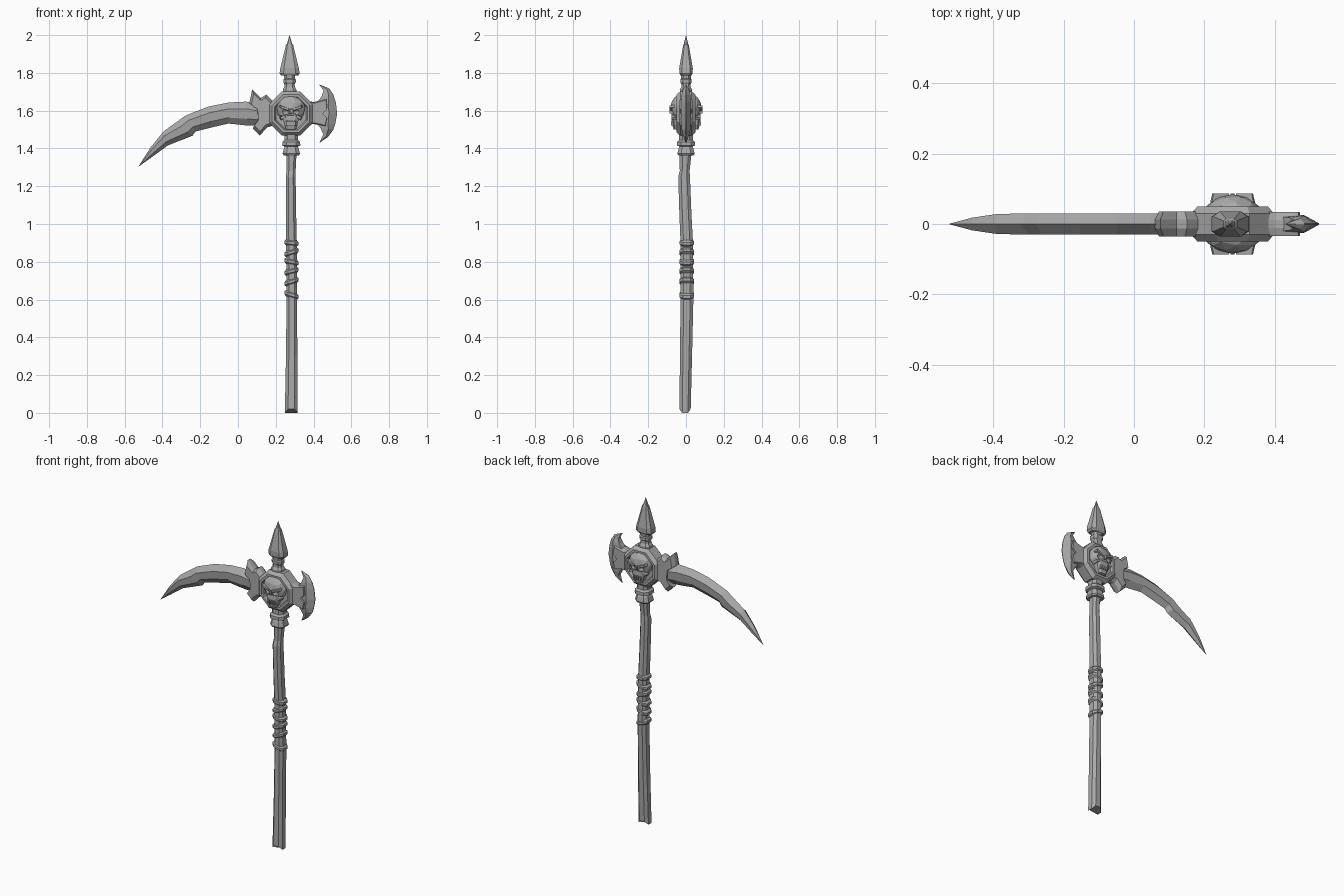
import bpy, bmesh, math
from mathutils import Vector, Matrix

old = bpy.data.objects.get("Cube")
if old:
    bpy.data.objects.remove(old, do_unlink=True)

metal = bpy.data.materials.new("worn_grey")
metal.use_nodes = True
GREY = (0.4, 0.4, 0.4, 1)
metal.diffuse_color = GREY
metal.node_tree.nodes["Principled BSDF"].inputs["Base Color"].default_value = GREY

HUB_X, HUB_Z = 0.28, 1.585


def finish(name, bm, mirror_y=False):
    """Turn a bmesh into a flat shaded object, optionally repeated on the back."""
    bmesh.ops.remove_doubles(bm, verts=bm.verts, dist=0.0002)
    bmesh.ops.recalc_face_normals(bm, faces=bm.faces)
    mesh = bpy.data.meshes.new(name)
    bm.to_mesh(mesh)
    bm.free()
    mesh.materials.append(metal)
    obj = bpy.data.objects.new(name, mesh)
    bpy.context.collection.objects.link(obj)
    if mirror_y:
        mod = obj.modifiers.new("back_copy", 'MIRROR')
        mod.use_axis = (False, True, False)
        mod.use_mirror_merge = False
    return obj


def loft(name, rings, mirror_y=False):
    """Skin a row of equal-sized rings and cap both ends."""
    bm = bmesh.new()
    rows = [[bm.verts.new(p) for p in ring] for ring in rings]
    n = len(rows[0])
    for a, b in zip(rows, rows[1:]):
        for i in range(n):
            j = (i + 1) % n
            bm.faces.new((a[i], a[j], b[j], b[i]))
    bm.faces.new(rows[0])
    bm.faces.new(rows[-1])
    return finish(name, bm, mirror_y)


def section(x, y, z, hx, hy, cut=0.45, tilt=0):
    """Chamfered rectangle across the vertical axis."""
    kx, ky = hx * (1 - cut), hy * (1 - cut)
    pts = [(hx, -ky), (hx, ky), (kx, hy), (-kx, hy),
           (-hx, ky), (-hx, -ky), (-kx, -hy), (kx, -hy)]
    return [(x + px, y + py, z + tilt * px) for px, py in pts]


def plate(name, outline, half, inset):
    """Flat part facing front and back, with bevelled borders."""
    cx = sum(p[0] for p in outline) / len(outline)
    cz = sum(p[1] for p in outline) / len(outline)
    rings = []
    for y, k in ((-half, inset), (-half * 0.35, 1), (half * 0.35, 1), (half, inset)):
        rings.append([(cx + (x - cx) * k, y, cz + (z - cz) * k) for x, z in outline])
    return loft(name, rings)


def block(name, centre, size, turn=0, taper=1):
    """Box turned about the y axis, narrower towards the front; copied to the back."""
    bm = bmesh.new()
    bmesh.ops.create_cube(bm, size=1)
    for v in bm.verts:
        if v.co.y < 0:
            v.co.x *= taper
            v.co.z *= taper
    bmesh.ops.transform(bm, verts=bm.verts, matrix=Matrix.Translation(centre)
                        @ Matrix.Rotation(turn, 4, 'Y') @ Matrix.Diagonal((*size, 1)))
    return finish(name, bm, True)


def ball(name, centre, size, detail):
    bm = bmesh.new()
    bmesh.ops.create_icosphere(bm, subdivisions=detail, radius=1)
    bmesh.ops.transform(bm, verts=bm.verts, matrix=Matrix.Translation(centre)
                        @ Matrix.Diagonal((*size, 1)))
    return finish(name, bm)


# Shaft: slightly crooked pole with a kink near the top and a split foot
shaft = [(0.02, 0.282, -0.005, 0.034, 0.03), (0.3, 0.284, 0, 0.03, 0.032),
         (0.6, 0.285, 0.005, 0.028, 0.034), (0.9, 0.283, 0.004, 0.028, 0.033),
         (1.05, 0.281, -0.003, 0.027, 0.032), (1.25, 0.279, -0.01, 0.026, 0.031),
         (1.28, 0.281, -0.007, 0.024, 0.026), (1.38, 0.284, -0.002, 0.026, 0.032)]
rings = [section(x, y, z, hx, hy, 0.5) for z, x, y, hx, hy in shaft]
rings[0] = [(x, y, 0 if i % 4 < 2 else 0.02) for i, (x, y, z) in enumerate(rings[0])]
loft("shaft", rings)

# Grip: uneven slanted bands
for i, (z, tilt) in enumerate([(0.625, -0.3), (0.695, 0.3), (0.75, 0.25),
                               (0.8, -0.2), (0.85, 0.3), (0.9, -0.1)]):
    loft(f"grip_band_{i + 1}", [section(0.283, 0.004, z + dz, r, r, 0.5, tilt) for dz, r in
                                ((-0.018, 0.027), (-0.007, 0.038), (0.007, 0.038), (0.018, 0.027))])

# Lower collar under the hub
loft("lower_collar", [section(HUB_X + 0.002, 0, z, r, r) for z, r in
                      ((1.363, 0.04), (1.372, 0.046), (1.4, 0.039), (1.41, 0.034), (1.416, 0.048),
                       (1.435, 0.047), (1.445, 0.036), (1.49, 0.036))])

# Upper collar and spearhead
TOP_X = 0.273
loft("upper_collar", [section(TOP_X, 0, z, r, r * 0.9) for z, r in
                      ((1.68, 0.035), (1.712, 0.036), (1.725, 0.028), (1.74, 0.027),
                       (1.75, 0.033), (1.765, 0.033), (1.77, 0.028), (1.8, 0.03))])
loft("spearhead", [section(TOP_X, 0, z, hx, hy, 0.4) for z, hx, hy in
                   ((1.785, 0.045, 0.028), (1.797, 0.053, 0.035), (1.825, 0.049, 0.036),
                    (1.935, 0.022, 0.017), (1.95, 0.019, 0.014), (1.953, 0.014, 0.012),
                    (2, 0.0003, 0.0003))])

# Hub: octagonal drum with a raised rim and sunken faces
profile = [(0.034, 0.086), (0.05, 0.094), (0.05, 0.108), (0.03, 0.127)]
profile = [(-y, r) for y, r in profile] + profile[::-1]
loft("hub", [[(HUB_X + r * math.cos(a), y, HUB_Z + r * math.sin(a))
              for a in (math.radians(22.5 + 45 * i) for i in range(8))] for y, r in profile])

# Scythe blade: back edge and cutting edge, ridged on both sides
stations = [(0.18, 1.61, 0.18, 1.52, 1), (0.045, 1.648, 0.05, 1.521, 1),
            (-0.05, 1.643, -0.05, 1.532, 1), (-0.156, 1.622, -0.14, 1.511, 1),
            (-0.278, 1.574, -0.225, 1.49, 1), (-0.325, 1.54, -0.24, 1.468, 1),
            (-0.394, 1.49, -0.373, 1.415, 0.95), (-0.463, 1.405, -0.452, 1.357, 0.6),
            (-0.526, 1.306, -0.525, 1.305, 0.01)]
rings = []
for ax, az, bx, bz, k in stations:
    back, edge = Vector((ax, 0, az)), Vector((bx, 0, bz))
    ring = []
    for t, y in ((0, 0), (0.3, 0.03), (0.72, 0.026), (1, 0), (0.72, -0.026), (0.3, -0.03)):
        ring.append(back.lerp(edge, t) + Vector((0, y * k, 0)))
    rings.append(ring)
loft("scythe_blade", rings)

# Spiked guard where the blade meets the hub
plate("blade_guard", [(0.075, 1.712), (0.12, 1.667), (0.15, 1.685), (0.185, 1.65), (0.185, 1.52),
                      (0.155, 1.512), (0.115, 1.468), (0.078, 1.505), (0.105, 1.54),
                      (0.1, 1.61), (0.06, 1.64)], 0.036, 0.82)

# Axe blade: crescent that thins to its outer edge
crescent = [(0.43, 1.738, 0.431, 1.739, 0.05), (0.453, 1.705, 0.484, 1.717, 0.6),
            (0.442, 1.675, 0.505, 1.685, 0.9), (0.42, 1.645, 0.518, 1.645, 1),
            (0.415, 1.585, 0.525, 1.585, 1), (0.42, 1.53, 0.515, 1.53, 1),
            (0.438, 1.505, 0.505, 1.5, 0.9), (0.452, 1.475, 0.479, 1.463, 0.6),
            (0.431, 1.431, 0.432, 1.43, 0.05)]
rings = []
for ax, az, bx, bz, k in crescent:
    inner, outer = Vector((ax, 0, az)), Vector((bx, 0, bz))
    rings.append([inner.lerp(outer, t) + Vector((0, y * k, 0)) for t, y in
                  ((0, 0.02), (0.6, 0.026), (1, 0.002), (1, -0.002), (0.6, -0.026), (0, -0.02))])
loft("axe_blade", rings)
plate("axe_neck", [(0.36, 1.655), (0.4, 1.645), (0.47, 1.665), (0.475, 1.61), (0.45, 1.585),
                   (0.475, 1.56), (0.465, 1.515), (0.4, 1.53), (0.36, 1.52)], 0.034, 0.9)

# Skull: cranium with carved sockets, shown on both hub faces
skull = ball("skull_cranium", (HUB_X, -0.036, 1.612), (0.078, 0.048, 0.07), 2)
holes = [ball("socket_cutter", (HUB_X + s * 0.031, -0.088, 1.592), (0.023, 0.024, 0.018), 2)
         for s in (-1, 1)]
holes.append(ball("nose_cutter", (HUB_X, -0.085, 1.566), (0.011, 0.02, 0.016), 1))
bpy.context.view_layer.objects.active = skull
for hole in holes:
    hole.hide_render = True
    mod = skull.modifiers.new("carve", 'BOOLEAN')
    mod.operation = 'DIFFERENCE'
    mod.object = hole
    bpy.ops.object.modifier_apply(modifier=mod.name)
    bpy.data.objects.remove(hole, do_unlink=True)
mod = skull.modifiers.new("back_copy", 'MIRROR')
mod.use_axis = (False, True, False)
mod.use_mirror_merge = False

for s, side in ((-1, "right"), (1, "left")):
    block(f"{side}_brow", (HUB_X + s * 0.034, -0.074, 1.614), (0.058, 0.026, 0.014), -s * 0.35, 0.8)
    block(f"{side}_cheek", (HUB_X + s * 0.042, -0.06, 1.565), (0.034, 0.034, 0.018), s * 0.5, 0.75)
block("nose_bridge", (HUB_X, -0.078, 1.596), (0.016, 0.018, 0.03), 0, 0.7)

# Jaw and teeth
loft("skull_jaw", [section(HUB_X, -0.05, z, hx, hy) for z, hx, hy in
                   ((1.575, 0.045, 0.024), (1.55, 0.04, 0.026), (1.525, 0.034, 0.022),
                    (1.5, 0.024, 0.016))], True)
for i in range(4):
    block(f"tooth_{i + 1}", (HUB_X + (i - 1.5) * 0.014, -0.07, 1.533), (0.011, 0.02, 0.026), 0, 0.8)
